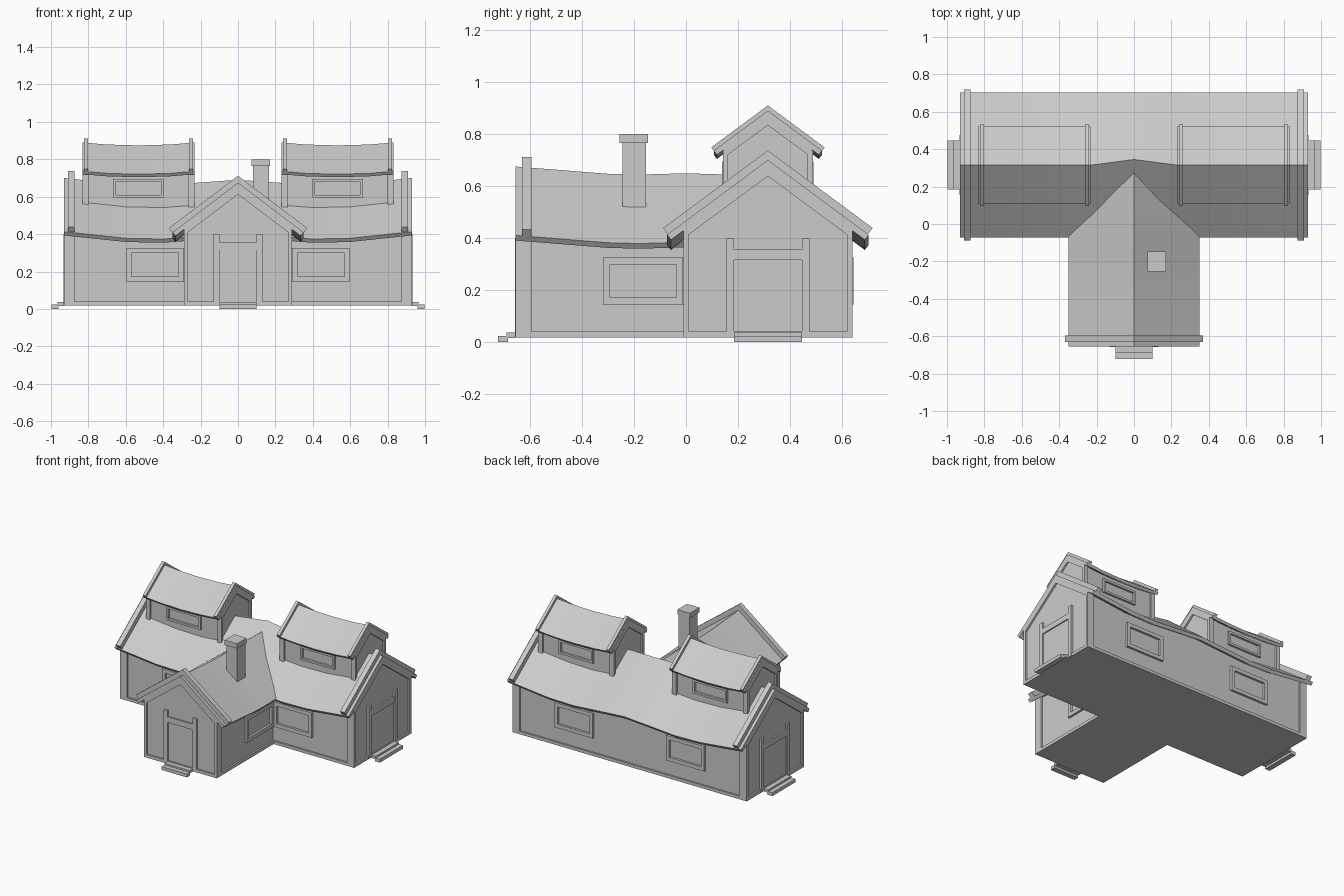
import bpy, bmesh, math
from mathutils import Vector

if "Cube" in bpy.data.objects:
    bpy.data.objects.remove(bpy.data.objects["Cube"])

stone = bpy.data.materials.new("plain grey")
stone.use_nodes = True
GREY = (0.6, 0.6, 0.6, 1)
stone.diffuse_color = GREY
stone.node_tree.nodes["Principled BSDF"].inputs["Base Color"].default_value = GREY

# Local frames: u runs along the ridge, v across it
RIDGE_Y = 0.315


def along_x(u, v, z):
    return Vector((u, v + RIDGE_Y, z))


def along_y(u, v, z):
    return Vector((v, u, z))


def finish(bm, name):
    bmesh.ops.recalc_face_normals(bm, faces=bm.faces)
    mesh = bpy.data.meshes.new(name)
    bm.to_mesh(mesh)
    bm.free()
    mesh.materials.append(stone)
    obj = bpy.data.objects.new(name, mesh)
    bpy.context.collection.objects.link(obj)
    bpy.ops.object.select_all(action="DESELECT")
    obj.select_set(True)
    bpy.context.view_layer.objects.active = obj
    bpy.ops.object.shade_smooth_by_angle(angle=math.radians(25))
    return obj


def boxes(name, frame, spans):
    """One object made of boxes, each given as (u0, u1, v0, v1, z0, z1)."""
    bm = bmesh.new()
    for u0, u1, v0, v1, z0, z1 in spans:
        geo = bmesh.ops.create_cube(bm, size=1)
        for vert in geo["verts"]:
            a, b, c = vert.co + Vector((0.5, 0.5, 0.5))
            vert.co = frame(u0 + a * (u1 - u0), v0 + b * (v1 - v0), z0 + c * (z1 - z0))
    return finish(bm, name)


def loft(name, frame, profile, stations):
    """Sweep a (v, z, follows_sag, is_ridge) profile along sagging stations."""
    bm = bmesh.new()
    rings = [[bm.verts.new(frame(u, v + ridge * shift, z + sag * dz))
              for v, z, sag, ridge in profile] for u, dz, shift in stations]
    n = len(profile)
    for r, s in zip(rings, rings[1:]):
        for i in range(n):
            j = (i + 1) % n
            bm.faces.new((r[i], r[j], s[j], s[i]))
    bm.faces.new(rings[0])
    bm.faces.new(rings[-1])
    bmesh.ops.triangulate(bm, faces=[f for f in bm.faces if len(f.verts) > 4])
    return finish(bm, name)


def chevron(half, ridge, slope, thick):
    a = math.atan(slope)
    eave = ridge - half * slope
    low_v, low_z = half - thick * math.sin(a), eave - thick * math.cos(a)
    return [(-half, eave, 1, 0), (0, ridge, 1, 1), (half, eave, 1, 0),
            (low_v, low_z, 1, 0), (0, ridge - thick / math.cos(a), 1, 1), (-low_v, low_z, 1, 0)]


def house(name, frame, stations, ends, half, ridge, slope, wall, base, trim, post, roof_thick=0.025):
    """Walls, framing, sagging roof and gable boards of one block."""
    drop = roof_thick / math.cos(math.atan(slope)) - 0.004
    top, peak = ridge - wall * slope - drop, ridge - drop
    inner = wall - 0.012
    lo, hi = stations[0], stations[-1]
    # walls, recessed behind the framing at the open gables
    core = [list(s) for s in stations]
    if lo[0] in ends:
        core[0][0] += 0.012
    if hi[0] in ends:
        core[-1][0] -= 0.012
    loft(name + "_walls", frame, [(-inner, base, 0, 0), (-inner, top, 1, 0), (0, peak, 1, 1),
                                  (inner, top, 1, 0), (inner, base, 0, 0)], core)
    loft(name + "_roof", frame, chevron(half, ridge, slope, roof_thick), stations)
    trim_half, trim_ridge, trim_thick, trim_width, trim_inset = trim
    spans = [(lo[0], hi[0], s * inner - 0.012, s * inner + 0.012, base, base + 0.022) for s in (-1, 1)]
    for e in ends:
        d = math.copysign(1, e - (lo[0] + hi[0]) / 2)
        u = e - d * trim_inset
        loft(name + "_gable_board", frame, chevron(trim_half, trim_ridge, slope, trim_thick),
             [(u - d * trim_width, 0, 0), (u, 0, 0)])
        loft(name + "_gable_rake", frame, chevron(wall, peak, slope, 0.028),
             [(e - d * 0.03, 0, 0), (e, 0, 0)])
        spans.append((e - d * 0.02, e, -wall, wall, base, base + 0.022))
        for s in (-1, 1):
            spans.append((e - d * post, e, s * (wall - 0.02), s * wall, base, top - 0.004))
    boxes(name + "_framing", frame, spans)


def window(name, frame, u, v, z, w, h, border=0.027):
    """Framed opening on a long wall whose outer face lies at v."""
    s = math.copysign(1, v)
    v0, v1 = v - s * 0.02, v + s * 0.004
    u0, u1, z0, z1 = u - w / 2, u + w / 2, z - h / 2, z + h / 2
    boxes(name, frame, [(u0, u0 + border, v0, v1, z0, z1), (u1 - border, u1, v0, v1, z0, z1),
                        (u0 + border, u1 - border, v0, v1, z0, z0 + border),
                        (u0 + border, u1 - border, v0, v1, z1 - border, z1)])


def doorway(name, frame, e, half):
    """Door, posts, lintel and two steps on the gable at u = e."""
    d = math.copysign(1, e)
    back = e - d * 0.02
    boxes(name + "_frame", frame,
          [(back, e + d * 0.003, s * half, s * (half + 0.03), 0.02, 0.4) for s in (-1, 1)]
          + [(back, e, -half, half, 0.315, 0.355)])
    boxes(name + "_panel", frame, [(back, e - d * 0.008, -half, half, 0.03, 0.315)])
    boxes(name + "_steps", frame, [(e, e + d * 0.035, -half, half, 0.016, 0.036),
                                   (e + d * 0.03, e + d * 0.068, -half, half, 0.0, 0.024)])


# Main block
half_line = [(0.93, 0), (0.76, -0.018), (0.6, -0.035), (0.4, -0.039), (0.23, -0.026)]
main_line = ([(-u, z, 0) for u, z in half_line] + [(0, -0.01, 0.03)]
             + [(u, z, 0) for u, z in reversed(half_line)])
house("main", along_x, main_line, (-0.93, 0.93), 0.388, 0.70, 0.74, 0.325, 0.018,
      (0.403, 0.737, 0.045, 0.035, 0.022), 0.055)

# Front wing
wing_line = [(-0.655, 0, 0), (-0.5, -0.012, 0), (-0.3, -0.028, 0), (-0.18, -0.031, 0),
             (0.0, -0.026, 0), (0.29, -0.035, 0)]
house("wing", along_y, wing_line, (-0.655,), 0.35, 0.675, 0.757, 0.29, 0.018,
      (0.37, 0.712, 0.045, 0.035, 0.025), 0.06)

# Doors and windows
doorway("wing_door", along_y, -0.655, 0.1)
for side, label in ((1, "left"), (-1, "right")):
    doorway(label + "_door", along_x, side * 0.93, 0.131)
    window("wing_%s_window" % label, along_y, -0.165, side * 0.29, 0.235, 0.31, 0.18)
    for face, where in ((-1, "front"), (1, "back")):
        window("%s_%s_window" % (where, label), along_x, side * 0.443, face * 0.325, 0.235, 0.305, 0.18)

    # Roof dormers
    c = side * 0.532
    line = [(c - 0.3, 0, 0), (c - 0.17, -0.011, 0), (c, -0.016, 0), (c + 0.17, -0.011, 0), (c + 0.3, 0, 0)]
    house(label + "_dormer", along_x, line, (line[0][0], line[-1][0]), 0.208, 0.89, 0.74, 0.173, 0.5,
          (0.218, 0.91, 0.03, 0.022, 0.008), 0.032, 0.02)
    for face, where in ((-1, "front"), (1, "back")):
        window("%s_dormer_%s_window" % (label, where), along_x, c, face * 0.172, 0.645, 0.27, 0.1, 0.015)

# Chimney
boxes("chimney", along_y, [(-0.245, -0.153, 0.08, 0.165, 0.5, 0.77),
                           (-0.255, -0.147, 0.073, 0.172, 0.765, 0.8)])
